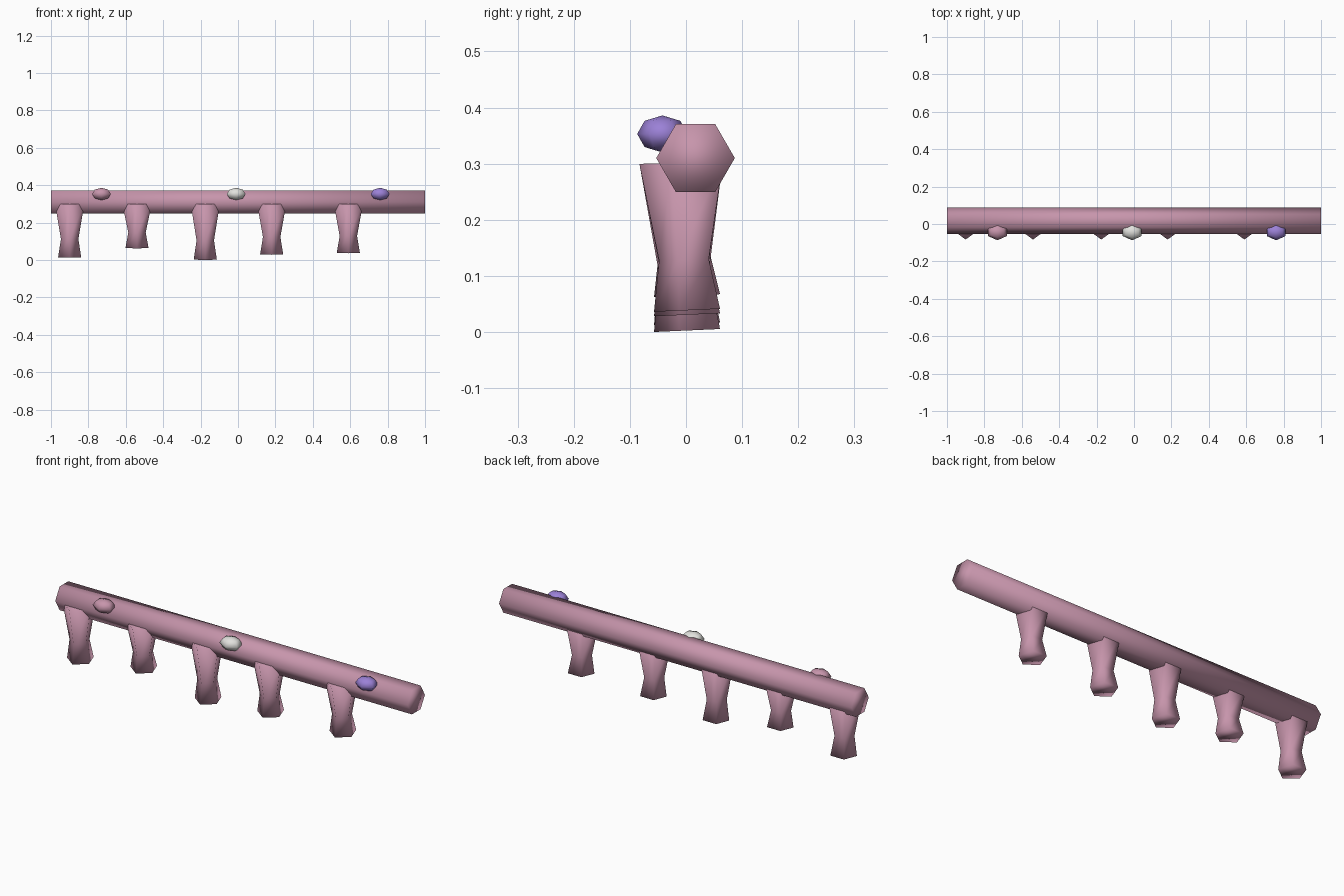
import bpy, bmesh, math
from mathutils import Vector

cube = bpy.data.objects.get("Cube")
if cube:
    bpy.data.objects.remove(cube)


def material(name, rgb):
    m = bpy.data.materials.new(name)
    m.use_nodes = True
    m.diffuse_color = (*rgb, 1)
    m.node_tree.nodes["Principled BSDF"].inputs["Base Color"].default_value = (*rgb, 1)
    return m


pink = material("dusty pink", (0.57, 0.30, 0.41))
white = material("off white", (0.76, 0.76, 0.73))
purple = material("lavender", (0.33, 0.22, 0.68))


def finish(bm, name, mat):
    bmesh.ops.recalc_face_normals(bm, faces=bm.faces)
    for f in bm.faces:
        f.smooth = True
    mesh = bpy.data.meshes.new(name)
    bm.to_mesh(mesh)
    bm.free()
    mesh.materials.append(mat)
    ob = bpy.data.objects.new(name, mesh)
    bpy.context.collection.objects.link(ob)
    return ob


def loft(name, rings, mat):
    """Skin a closed solid through rings of equal point count."""
    bm = bmesh.new()
    loops = [[bm.verts.new(p) for p in ring] for ring in rings]
    n = len(loops[0])
    for a, b in zip(loops, loops[1:]):
        for i in range(n):
            j = (i + 1) % n
            bm.faces.new((a[i], a[j], b[j], b[i]))
    bm.faces.new(loops[0])
    bm.faces.new(loops[-1])
    return finish(bm, name, mat)


# Six-sided beam lying along x
def beam_ring(x):
    angles = [math.tau * i / 6 for i in range(6)]
    return [Vector((x, 0.017 + 0.07 * math.cos(a), 0.31 + 0.07 * math.sin(a))) for a in angles]


loft("beam", [beam_ring(-1), beam_ring(1)], pink)


# Five-sided waisted legs, point to the front, leaning slightly forward
def leg_ring(x, y, z, r, tilt):
    pts = []
    for i in range(5):
        a = math.tau * i / 5 - math.pi / 2
        dy = r * math.sin(a)
        pts.append(Vector((x + r * math.cos(a), y + dy, z + tilt * dy)))
    return pts


legs = [(-0.90, 0.012), (-0.54, 0.062), (-0.175, 0.0), (0.18, 0.028), (0.59, 0.036)]
for k, (x, foot) in enumerate(legs):
    base = foot + 0.003
    waist = base + 0.34 * (0.303 - base)
    loft(f"leg_{k + 1}", [leg_ring(x, 0.008, base, 0.065, 0.045),
                          leg_ring(x, 0.001, waist, 0.049, 0.03),
                          leg_ring(x, -0.001, 0.301, 0.082, 0.015)], pink)

# Three flattened beads on the front top edge
for name, x, mat in (("right_bead", -0.73, pink), ("middle_bead", -0.01, white),
                     ("left_bead", 0.76, purple)):
    bm = bmesh.new()
    bmesh.ops.create_uvsphere(bm, u_segments=6, v_segments=4, radius=1)
    bmesh.ops.scale(bm, verts=bm.verts, vec=(0.058, 0.045, 0.033))
    bmesh.ops.translate(bm, verts=bm.verts, vec=(x, -0.042, 0.353))
    finish(bm, name, mat)
